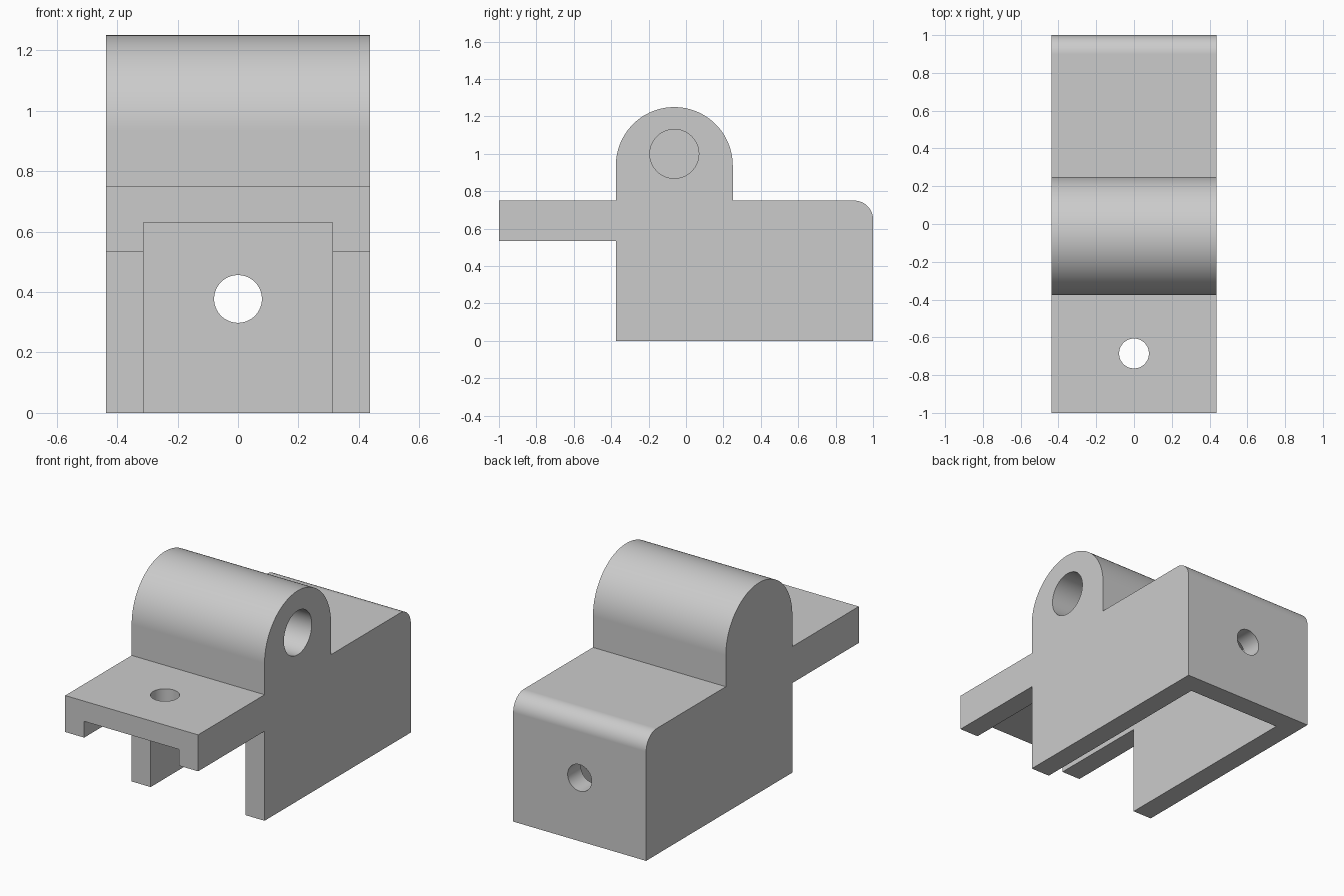
import bpy, bmesh
from math import cos, sin, pi
from mathutils import Matrix, Vector

if "Cube" in bpy.data.objects:
    bpy.data.objects.remove(bpy.data.objects["Cube"])

HALF_WIDTH = 0.4375
WALL = 0.125

grey = bpy.data.materials.new("light grey")
grey.use_nodes = True
grey.diffuse_color = (0.6, 0.6, 0.6, 1)
grey.node_tree.nodes["Principled BSDF"].inputs["Base Color"].default_value = (0.6, 0.6, 0.6, 1)


def make_object(name, bm):
    bmesh.ops.recalc_face_normals(bm, faces=bm.faces)
    mesh = bpy.data.meshes.new(name)
    bm.to_mesh(mesh)
    bm.free()
    mesh.materials.append(grey)
    obj = bpy.data.objects.new(name, mesh)
    bpy.context.collection.objects.link(obj)
    return obj


def arc(cy, cz, radius, start, end, steps):
    angles = [start + (end - start) * i / steps for i in range(steps + 1)]
    return [(cy + radius * cos(a), cz + radius * sin(a)) for a in angles]


def box_cutter(name, low, high):
    low, high = Vector(low), Vector(high)
    bm = bmesh.new()
    bmesh.ops.create_cube(bm, size=1)
    bmesh.ops.scale(bm, vec=high - low, verts=bm.verts)
    bmesh.ops.translate(bm, vec=(low + high) / 2, verts=bm.verts)
    return make_object(name, bm)


def hole_cutter(name, start, end, radius):
    start, end = Vector(start), Vector(end)
    axis = end - start
    turn = axis.to_track_quat("Z", "Y").to_matrix().to_4x4()
    bm = bmesh.new()
    bmesh.ops.create_cone(bm, cap_ends=True, segments=64, radius1=radius, radius2=radius,
                          depth=axis.length,
                          matrix=Matrix.Translation((start + end) / 2) @ turn)
    return make_object(name, bm)


# Side profile: body, rounded back edge, domed pivot lug and front tab
profile = [(-0.375, 0), (1, 0)]
profile += arc(0.9, 0.65, 0.1, 0, pi / 2, 16)
profile += [(0.25, 0.75)]
profile += arc(-0.0625, 0.9375, 0.3125, 0, pi, 64)
profile += [(-0.375, 0.75), (-1, 0.75), (-1, 0.533), (-0.375, 0.533)]

bm = bmesh.new()
face = bm.faces.new([bm.verts.new((-HALF_WIDTH, y, z)) for y, z in profile])
extruded = bmesh.ops.extrude_face_region(bm, geom=[face])
moved = [v for v in extruded["geom"] if isinstance(v, bmesh.types.BMVert)]
bmesh.ops.translate(bm, vec=(2 * HALF_WIDTH, 0, 0), verts=moved)
bracket = make_object("pivot_bracket", bm)

# Open channel underneath, blind pivot bore, and the two screw holes
inner = HALF_WIDTH - WALL
cutters = [
    box_cutter("channel_cutter", (-inner, -1.2, -0.2), (inner, 1 - WALL, 0.63)),
    hole_cutter("pivot_bore_cutter", (-inner, -0.0625, 1), (0.6, -0.0625, 1), 0.131),
    hole_cutter("back_hole_cutter", (0, 0.7, 0.377), (0, 1.2, 0.377), 0.079),
    hole_cutter("tab_hole_cutter", (0, -0.6855, 0.4), (0, -0.6855, 1), 0.079),
]
for cutter in cutters:
    cutter.hide_render = True
    cut = bracket.modifiers.new(cutter.name, "BOOLEAN")
    cut.operation = "DIFFERENCE"
    cut.solver = "EXACT"
    cut.object = cutter

# Bake the cuts, then drop the cutters
bpy.context.view_layer.update()
depsgraph = bpy.context.evaluated_depsgraph_get()
baked = bpy.data.meshes.new_from_object(bracket.evaluated_get(depsgraph))
bracket.modifiers.clear()
bracket.data = baked
baked.materials.clear()
baked.materials.append(grey)
for cutter in cutters:
    bpy.data.objects.remove(cutter)

# Smooth the curves, keep the edges sharp
bpy.ops.object.select_all(action="DESELECT")
bracket.select_set(True)
bpy.context.view_layer.objects.active = bracket
bpy.ops.object.shade_smooth_by_angle(angle=pi / 6)
weighted = bracket.modifiers.new("flat_face_normals", "WEIGHTED_NORMAL")
weighted.keep_sharp = True
